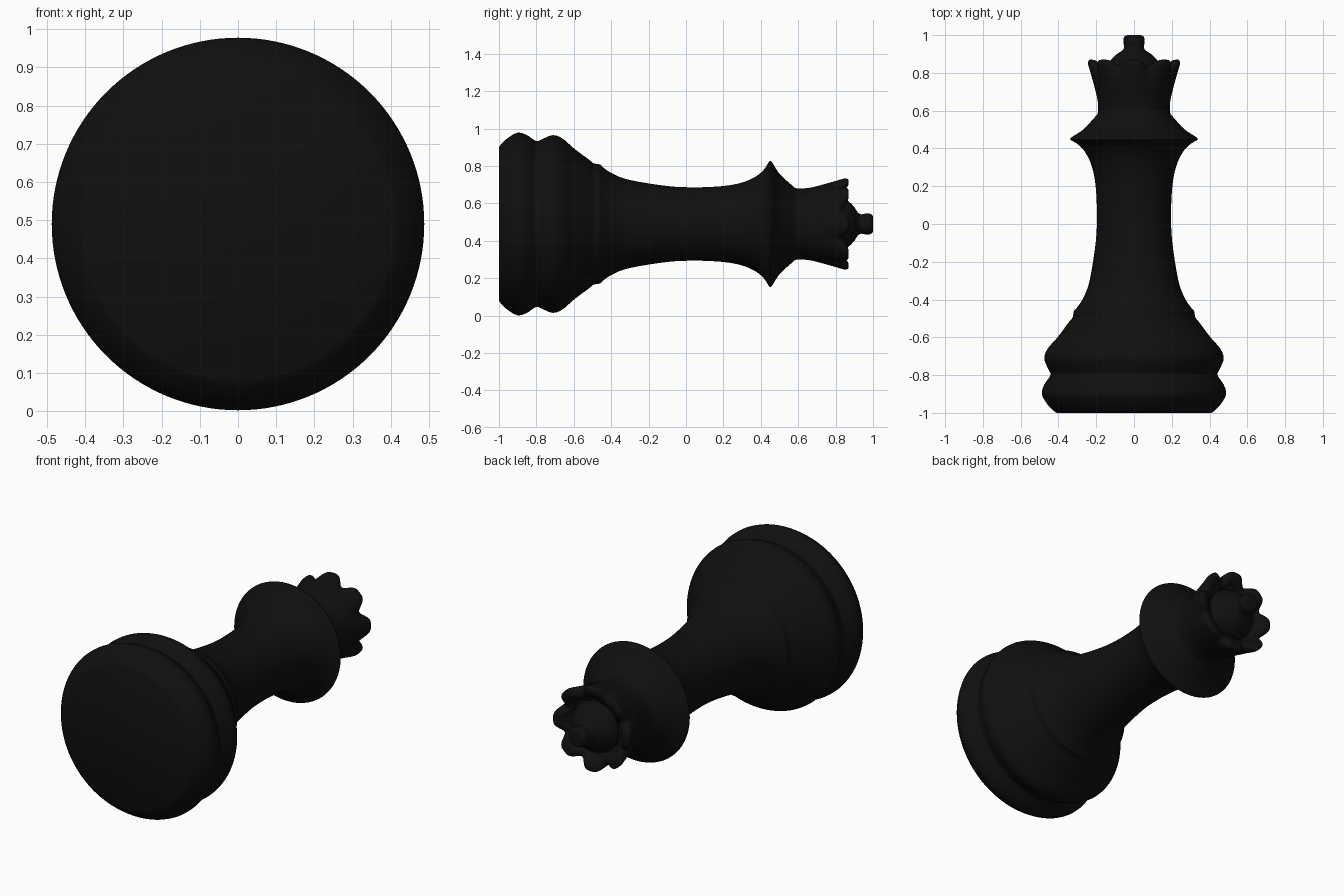
import bpy, bmesh, math
from mathutils import Vector

if "Cube" in bpy.data.objects:
    bpy.data.objects.remove(bpy.data.objects["Cube"])

AXIS_Z = 0.49      # height of the lying piece's axis
SEG = 128
LOBES = 8


def smooth_profile(points, steps=4):
    """Catmull-Rom through (radius, y) points."""
    p = [Vector(a) for a in points]
    p = [p[0]] + p + [p[-1]]
    out = []
    for i in range(1, len(p) - 2):
        a, b, c, d = p[i - 1:i + 3]
        for s in range(steps):
            t = s / steps
            out.append(0.5 * (2 * b + (c - a) * t + (2 * a - 5 * b + 4 * c - d) * t * t
                              + (3 * b - a - 3 * c + d) * t ** 3))
    return out + [p[-1]]


def lathe(name, profile, shape=None):
    """Spin a profile round the y axis; shape(r, y, angle) may bend each point."""
    bm = bmesh.new()
    rings = []
    for r, y in profile:
        if r < 1e-4:
            rings.append([bm.verts.new((0, y, AXIS_Z))])
            continue
        ring = []
        for k in range(SEG):
            a = math.tau * k / SEG
            rr, yy = shape(r, y, a) if shape else (r, y)
            ring.append(bm.verts.new((rr * math.cos(a), yy, AXIS_Z + rr * math.sin(a))))
        rings.append(ring)
    for p, q in zip(rings, rings[1:]):
        for k in range(SEG):
            j = (k + 1) % SEG
            quad = [p[k % len(p)], p[j % len(p)], q[j % len(q)], q[k % len(q)]]
            bm.faces.new(list(dict.fromkeys(quad)))
    bmesh.ops.recalc_face_normals(bm, faces=bm.faces)
    me = bpy.data.meshes.new(name)
    bm.to_mesh(me)
    bm.free()
    ob = bpy.data.objects.new(name, me)
    bpy.context.collection.objects.link(ob)
    me.materials.append(black)
    bpy.ops.object.select_all(action='DESELECT')
    ob.select_set(True)
    bpy.context.view_layer.objects.active = ob
    bpy.ops.object.shade_smooth_by_angle(angle=math.radians(40))
    return ob


black = bpy.data.materials.new("black")
black.diffuse_color = (0.005, 0.005, 0.005, 1)
black.use_nodes = True
black.node_tree.nodes["Principled BSDF"].inputs["Base Color"].default_value = black.diffuse_color

# Base with two rolls, stepped ring, waisted stem and flared collar
base = [(0.41, -1), (0.43, -0.985), (0.462, -0.95), (0.488, -0.90), (0.475, -0.85),
        (0.443, -0.80), (0.458, -0.76), (0.475, -0.71), (0.457, -0.66), (0.405, -0.60),
        (0.345, -0.52), (0.325, -0.495), (0.318, -0.46), (0.30, -0.44), (0.268, -0.39),
        (0.235, -0.30), (0.203, -0.10), (0.196, 0.05), (0.203, 0.20), (0.222, 0.30),
        (0.255, 0.375), (0.295, 0.42), (0.332, 0.443), (0.337, 0.451), (0.325, 0.463),
        (0.275, 0.495), (0.238, 0.53), (0.222, 0.55), (0.195, 0.58), (0.19, 0.60)]
lathe("base_stem_and_collar", [(0, -1)] + smooth_profile(base) + [(0, 0.60)])


# Crown cup with a lobed, notched rim
def notch_rim(r, y, a):
    w = max(0.0, min(1.0, (y - 0.70) / 0.16))
    n = (0.5 - 0.5 * math.cos(LOBES * a)) ** 2
    if r < 0.15:
        return r, y
    return r - 0.035 * n * w * w, y - 0.035 * n * w * w


crown = [(0.19, 0.595), (0.192, 0.65), (0.205, 0.71), (0.23, 0.80), (0.243, 0.845),
         (0.24, 0.866), (0.228, 0.87), (0.205, 0.866), (0.185, 0.85), (0.165, 0.825), (0.13, 0.815)]
lathe("crown", [(0, 0.595)] + smooth_profile(crown) + [(0, 0.815)], notch_rim)

# Dome and finial inside the crown
dome = [(0.145, 0.81), (0.138, 0.84), (0.118, 0.873), (0.09, 0.90), (0.063, 0.918),
        (0.052, 0.935), (0.056, 0.96), (0.056, 0.98), (0.047, 0.996), (0.03, 1.0), (0.0, 1.0)]
lathe("dome_and_finial", [(0, 0.81)] + smooth_profile(dome))
